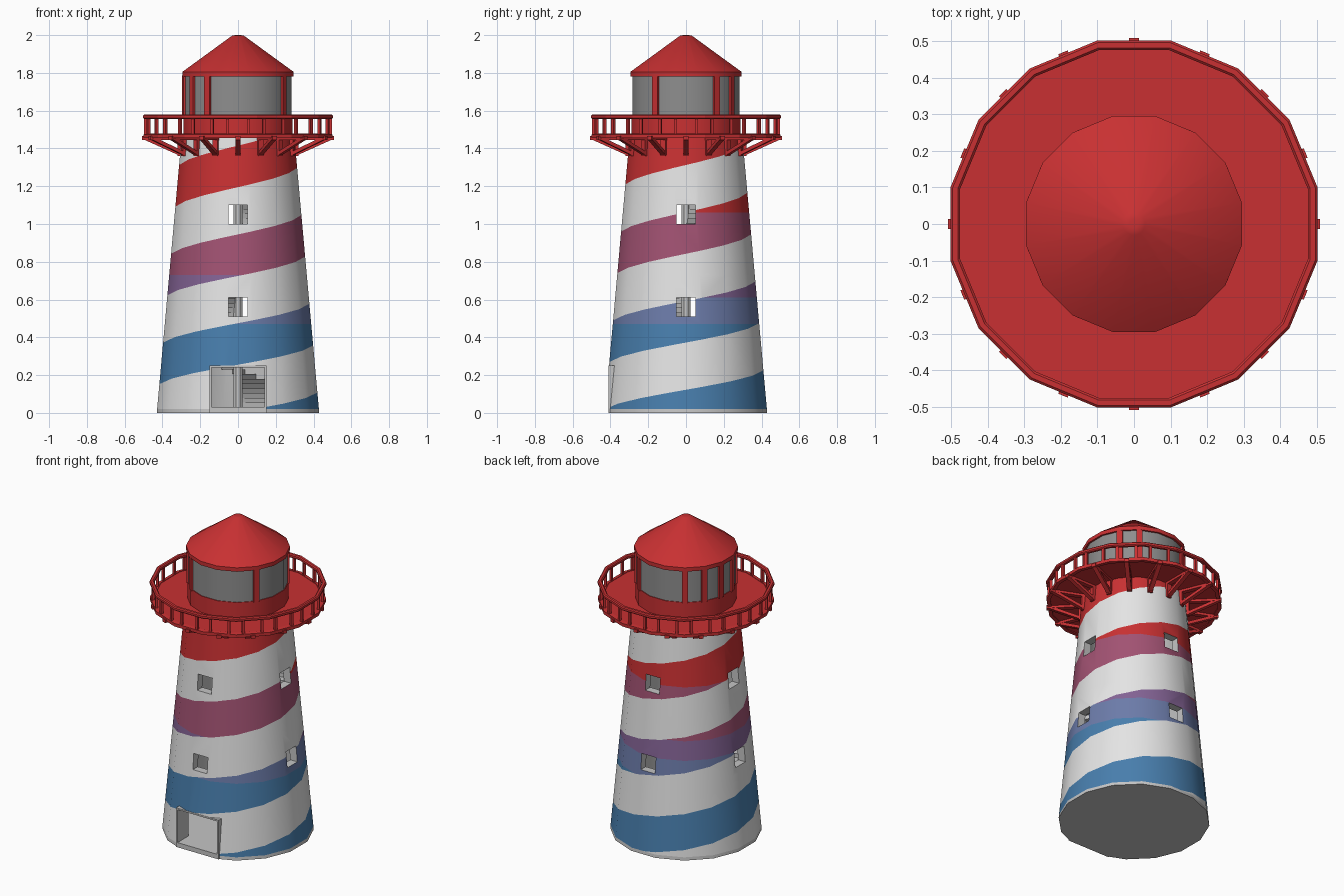
import bpy, bmesh, math
from mathutils import Vector, Matrix

if "Cube" in bpy.data.objects:
    bpy.data.objects.remove(bpy.data.objects["Cube"])

def mat(name, r, g, b):
    m = bpy.data.materials.new(name)
    m.diffuse_color = (r, g, b, 1)
    m.use_nodes = True
    m.node_tree.nodes["Principled BSDF"].inputs["Base Color"].default_value = m.diffuse_color
    return m

GREY = mat("light grey", .56, .56, .56)
WHITE = mat("white", .78, .78, .78)
BLUE = mat("blue", .065, .21, .42)
SLATE = mat("slate blue", .15, .2, .4)
PURPLE = mat("purple", .23, .125, .3)
MAUVE = mat("mauve", .36, .085, .17)
RED = mat("red", .58, .03, .032)
GLASS = mat("glass grey", .27, .27, .27)

N = 16
STEP = 2 * math.pi / N
FLAT = math.cos(STEP / 2)

def finish(name, bm, mats, smooth=False):
    bmesh.ops.recalc_face_normals(bm, faces=bm.faces[:])
    me = bpy.data.meshes.new(name)
    bm.to_mesh(me)
    bm.free()
    for m in mats:
        me.materials.append(m)
    ob = bpy.data.objects.new(name, me)
    bpy.context.collection.objects.link(ob)
    if smooth:
        shade(ob)
    return ob

def activate(ob):
    bpy.ops.object.select_all(action='DESELECT')
    ob.select_set(True)
    bpy.context.view_layer.objects.active = ob

def shade(ob):
    activate(ob)
    bpy.ops.object.shade_smooth_by_angle(angle=math.radians(30))

def around(phi, r, z):
    """Point at angle phi from the front, counter-clockwise from above."""
    return Vector((r * math.sin(phi), -r * math.cos(phi), z))

def lathe_bm(profile, ring=False, n=N):
    """16-sided turned solid; radii are measured to the flats."""
    bm = bmesh.new()
    rows = [[bm.verts.new(around((i + .5) * 2 * math.pi / n, r / math.cos(math.pi / n), z))
             for i in range(n)] for r, z in profile]
    pairs = list(zip(rows, rows[1:] + rows[:1])) if ring else list(zip(rows, rows[1:]))
    for a, b in pairs:
        for i in range(n):
            j = (i + 1) % n
            bm.faces.new((a[i], a[j], b[j], b[i]))
    if not ring:
        bm.faces.new(rows[0][::-1])
        bm.faces.new(rows[-1])
    return bm

def box(bm, lo, hi, m=None):
    c = [(a + b) / 2 for a, b in zip(lo, hi)]
    s = [b - a for a, b in zip(lo, hi)]
    M = Matrix.Translation(c) @ Matrix.Diagonal((*s, 1))
    bmesh.ops.create_cube(bm, size=1, matrix=(m @ M) if m else M)

def bar(bm, a, b, w, h, m):
    """Bar from a to b in the local y-z plane (x is its width)."""
    a, b = Vector(a), Vector(b)
    d = b - a
    M = Matrix.Translation((a + b) / 2) @ Matrix.Rotation(math.atan2(d.z, d.y), 4, 'X')
    bmesh.ops.create_cube(bm, size=1, matrix=m @ M @ Matrix.Diagonal((w, d.length, h, 1)))

# tower: tapered solid, with the spiral stripe cut into every flat side
R0, R1, TOP = .43, .298, 1.465
PITCH, MID, HALF = .47, .365, .11

def wall(z):
    return R0 + (R1 - R0) * z / TOP

bm = lathe_bm([(R0, 0), (R1, TOP)])
for i in range(-8, 8):
    phi = i * STEP
    n = around(phi, 1, 0)
    n.z = (R0 - R1) / TOP
    p0, p1 = phi - STEP / 2, phi + STEP / 2
    for k in range(-2, 5):
        for s in (-HALF, HALF):
            z0, z1 = (MID + s + PITCH * (p / (2 * math.pi) + k) for p in (p0, p1))
            if z1 < 0 or z0 > TOP:
                continue
            a, b = around(p0, wall(z0) / FLAT, z0), around(p1, wall(z1) / FLAT, z1)
            fs = [f for f in bm.faces if abs(f.normal.z) < .5
                  and f.calc_center_median().xy.normalized().dot(around(phi, 1, 0).xy) > .99]
            geom = set(fs)
            for f in fs:
                geom.update(f.edges)
                geom.update(f.verts)
            bmesh.ops.bisect_plane(bm, geom=list(geom), plane_co=a, plane_no=(b - a).cross(n).normalized())
            bm.normal_update()
LEVELS = (.02, .47, .61, .73, 1.06)
for z in LEVELS:
    bmesh.ops.bisect_plane(bm, geom=bm.verts[:] + bm.edges[:] + bm.faces[:],
                           plane_co=(0, 0, z), plane_no=(0, 0, 1))
bm.normal_update()
for f in bm.faces:
    c = f.calc_center_median()
    if abs(f.normal.z) > .5 or c.z < .02:
        f.material_index = 0
        continue
    t = (c.z - MID) / PITCH - math.atan2(c.x, -c.y) / (2 * math.pi)
    striped = abs(t - round(t)) * PITCH < HALF
    f.material_index = 1 + sum(c.z > z for z in LEVELS) if striped else 1
tower = finish("tower", bm, [GREY, WHITE, BLUE, SLATE, PURPLE, MAUVE, RED])

# hollow inside, door and window openings
THICK = .05
cutters = [finish("hollow_cutter", lathe_bm([(wall(.03) - THICK, .03), (wall(1.44) - THICK, 1.44)]), [])]
bm = bmesh.new()
for z in (.51, 1.0):
    box(bm, (-.05, -.6, z), (.05, .6, z + .1))
box(bm, (-.145, -.6, -.1), (.145, -.3, .245))
cutters.append(finish("front_cutter", bm, []))
bm = bmesh.new()
for z in (.51, 1.0):
    box(bm, (-.6, -.05, z), (.6, .05, z + .1))
cutters.append(finish("side_cutter", bm, []))
for c in cutters:
    c.hide_render = True
    mod = tower.modifiers.new("cut", 'BOOLEAN')
    mod.operation, mod.solver, mod.object = 'DIFFERENCE', 'EXACT', c
    activate(tower)
    bpy.ops.object.modifier_apply(modifier=mod.name)
for c in cutters:
    bpy.data.objects.remove(c)
shade(tower)

# door frame
bm = bmesh.new()
for s in (-1, 1):
    box(bm, (min(s * .14, s * .15), -.41, 0), (max(s * .14, s * .15), -.3, .25))
box(bm, (-.14, -.41, .24), (.14, -.3, .25))
box(bm, (-.14, -.41, 0), (.14, -.3, .03))
finish("door_frame", bm, [GREY])

# spiral stair and its column
finish("stair_column", lathe_bm([(.024, .03), (.024, 1.44)], n=8), [GREY], True)
bm = bmesh.new()
RISE = .025
for i in range(55):
    z = .03 + RISE * i
    a = math.radians(110 + 367 * RISE * i)
    out = wall(z) - THICK + .005
    pts = [(.015, a), (out, a), (out, a + .18), (.015, a + .18)]
    lo = [bm.verts.new(around(p, r, z)) for r, p in pts]
    hi = [bm.verts.new(around(p, r, z + RISE)) for r, p in pts]
    bm.faces.new(lo[::-1])
    bm.faces.new(hi)
    for j in range(4):
        k = (j + 1) % 4
        bm.faces.new((lo[j], lo[k], hi[k], hi[j]))
finish("spiral_stair", bm, [GREY])

# gallery deck and rails
finish("gallery_deck", lathe_bm([(.49, 1.46), (.49, 1.475)]), [RED])
finish("bottom_rail", lathe_bm([(.478, 1.455), (.5, 1.455), (.5, 1.475), (.478, 1.478)], True), [RED])
finish("top_rail", lathe_bm([(.476, 1.562), (.482, 1.556), (.496, 1.556), (.502, 1.562), (.502, 1.574),
                             (.496, 1.58), (.482, 1.58), (.476, 1.574)], True), [RED])

# rail posts and deck brackets, repeated on every side
posts, brackets = bmesh.new(), bmesh.new()
for i in range(N):
    m = Matrix.Rotation(i * STEP, 4, 'Z')
    for x in (-.055, .055):
        box(posts, (x - .008, -.497, 1.47), (x + .008, -.481, 1.565), m)
    box(brackets, (-.014, -.508, 1.445), (.014, -.29, 1.465), m)
    box(brackets, (-.014, -.32, 1.36), (.014, -.295, 1.45), m)
    bar(brackets, (0, -.49, 1.453), (0, -.305, 1.37), .026, .018, m)
finish("rail_posts", posts, [RED])
finish("deck_brackets", brackets, [RED])

# lantern room: base, glass and unevenly spaced bars
finish("lantern_base", lathe_bm([(.288, 1.47), (.288, 1.58)]), [RED], True)
finish("lantern_glass", lathe_bm([(.284, 1.575), (.284, 1.79)]), [GLASS], True)
bm = bmesh.new()
for i in (-7, -6, -5, -4, -3, -2, 2, 5, 6):
    m = Matrix.Rotation((i + .5) * STEP, 4, 'Z')
    box(bm, (-.018, -.298, 1.575), (.018, -.27, 1.785), m)
finish("lantern_bars", bm, [RED])

# roof
finish("roof", lathe_bm([(.295, 1.78), (.295, 1.805), (.03, 1.998), (.012, 2.0)]), [RED], True)
